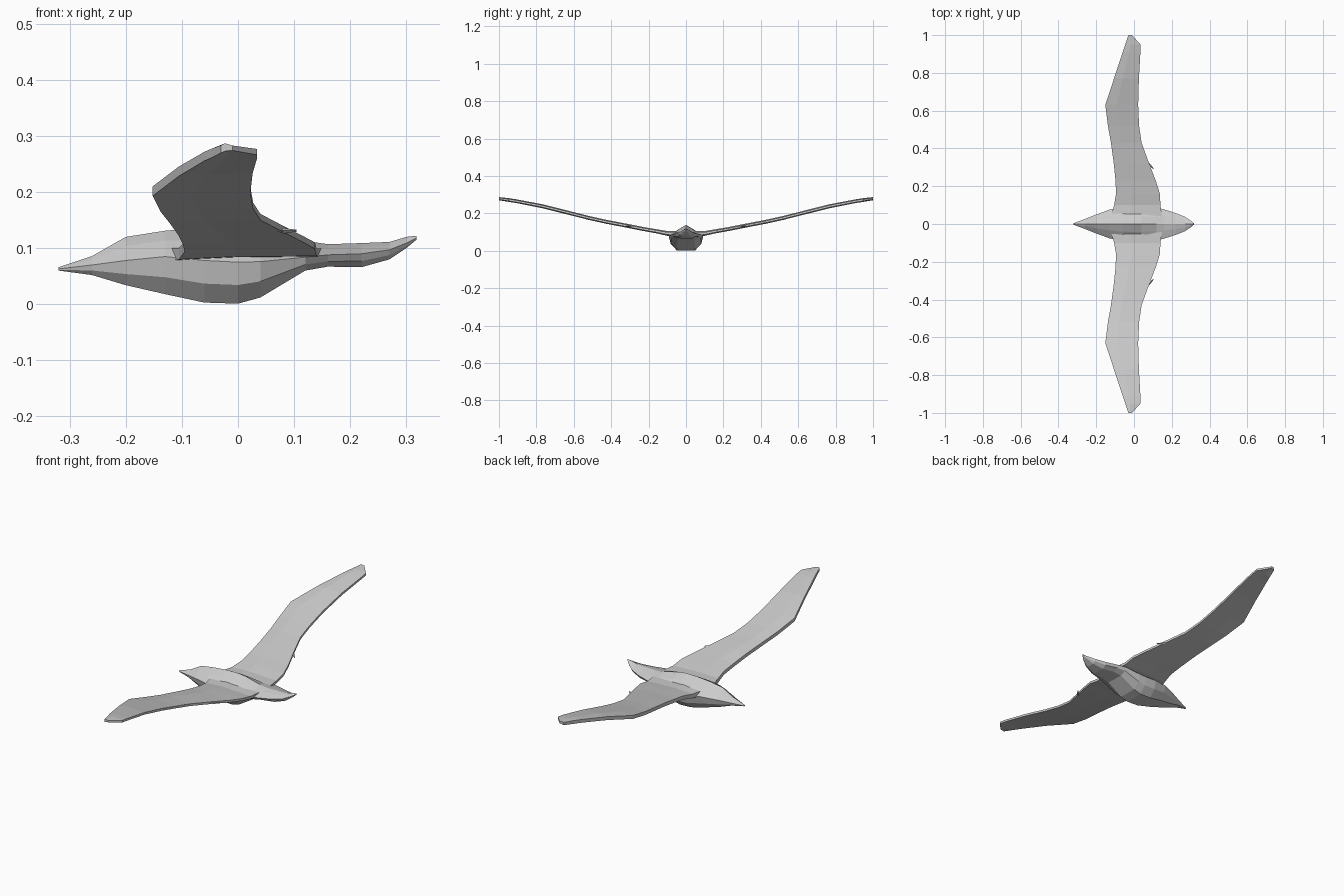
import bpy, bmesh


def loft(name, rings, mirror=False):
    """Skin a list of equal-length point rings and cap both ends."""
    bm = bmesh.new()
    rows = [[bm.verts.new(p) for p in ring] for ring in rings]
    n = len(rows[0])
    for a, b in zip(rows, rows[1:]):
        for i in range(n):
            j = (i + 1) % n
            bm.faces.new((a[i], a[j], b[j], b[i]))
    bm.faces.new(rows[0])
    bm.faces.new(rows[-1])
    bmesh.ops.recalc_face_normals(bm, faces=bm.faces)
    mesh = bpy.data.meshes.new(name)
    bm.to_mesh(mesh)
    bm.free()
    obj = bpy.data.objects.new(name, mesh)
    bpy.context.collection.objects.link(obj)
    if mirror:
        mod = obj.modifiers.new("mirror", "MIRROR")
        mod.use_axis = (False, True, False)
        mod.use_mirror_merge = False
    return obj


# Body from tip to tip: x, bottom z, side z, top z, half width
body = [
    (-0.32, 0.060, 0.063, 0.066, 0.004),
    (-0.26, 0.052, 0.070, 0.086, 0.026),
    (-0.20, 0.034, 0.078, 0.120, 0.050),
    (-0.13, 0.018, 0.085, 0.131, 0.076),
    (-0.06, 0.003, 0.078, 0.137, 0.090),
    (0.00, 0.001, 0.075, 0.138, 0.092),
    (0.04, 0.012, 0.076, 0.133, 0.092),
    (0.12, 0.060, 0.084, 0.113, 0.088),
    (0.16, 0.067, 0.088, 0.107, 0.077),
    (0.22, 0.066, 0.090, 0.109, 0.058),
    (0.27, 0.080, 0.097, 0.111, 0.038),
    (0.30, 0.100, 0.109, 0.120, 0.018),
    (0.318, 0.115, 0.118, 0.122, 0.003),
]
rings = []
for x, lo, mid, hi, w in body:
    half = [(0.52, lo), (0.88, lo + (mid - lo) * 0.45), (1.0, mid),
            (0.45, mid + (hi - mid) * 0.62)]
    rings.append([(x, w * f, z) for f, z in half] + [(x, 0, hi)]
                 + [(x, -w * f, z) for f, z in reversed(half)])
loft("body", rings)

# Wings from root to tip: y, blunt edge x, thin edge x, mid z, thickness
wing = [
    (0.03, -0.125, 0.150, 0.090, 0.030),
    (0.10, -0.105, 0.140, 0.092, 0.024),
    (0.16, -0.095, 0.137, 0.104, 0.021),
    (0.23, -0.098, 0.115, 0.116, 0.020),
    (0.32, -0.107, 0.080, 0.134, 0.020),
    (0.43, -0.122, 0.040, 0.155, 0.020),
    (0.52, -0.138, 0.027, 0.175, 0.020),
    (0.63, -0.152, 0.022, 0.203, 0.020),
    (0.77, -0.106, 0.026, 0.238, 0.020),
    (0.91, -0.060, 0.034, 0.265, 0.019),
    (0.95, -0.046, 0.034, 0.271, 0.019),
    (1.00, -0.030, -0.010, 0.278, 0.016),
]
rings = []
for y, a, b, z, t in wing:
    c = b - a
    rings.append([(a, y, z - t * 0.5), (a, y, z + t * 0.35),
                  (a + c * 0.35, y, z + t * 0.55), (b, y, z + t * 0.3),
                  (b, y, z - t * 0.25), (a + c * 0.4, y, z - t * 0.3)])
loft("wings", rings, mirror=True)

# Small loose feathers on the thin edge of each wing
feather = [(0.055, 0.335, 0.137, 0.006), (0.082, 0.315, 0.131, 0.008),
           (0.104, 0.292, 0.131, 0.003)]
loft("edge_feathers",
     [[(x, y - r, z), (x, y, z + r * 0.6), (x, y + r, z), (x, y, z - r * 0.6)]
      for x, y, z, r in feather], mirror=True)
